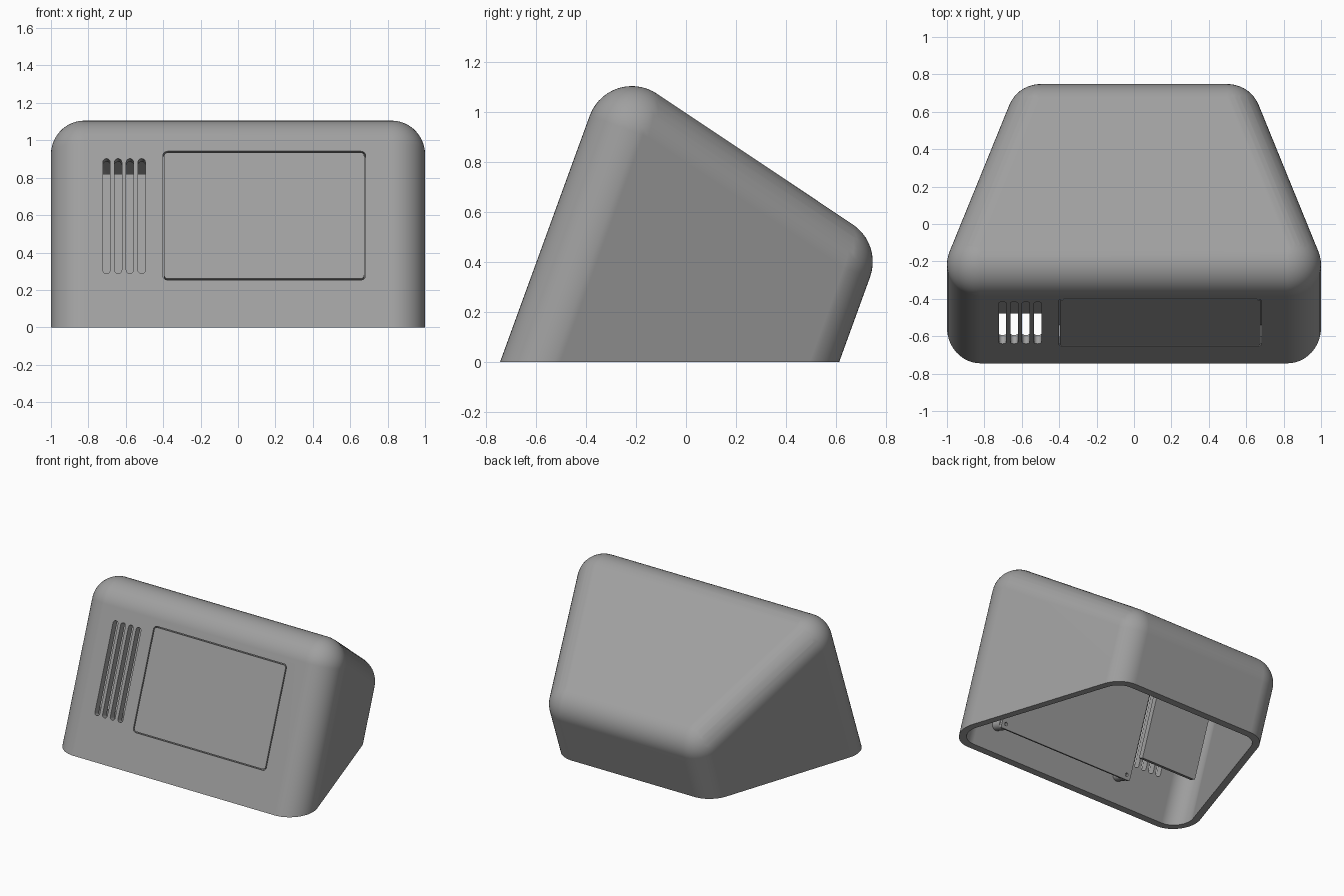
import bpy, bmesh, math
from mathutils import Matrix, Vector

if "Cube" in bpy.data.objects:
    bpy.data.objects.remove(bpy.data.objects["Cube"])

# Local frame: x across, y = depth behind the front face, z = up along it.
TILT = Matrix.Translation((0, -0.745, 0)) @ Matrix.Rotation(math.radians(-20), 4, 'X')
WALL = 0.05

grey = bpy.data.materials.new("case grey")
grey.diffuse_color = (0.35, 0.35, 0.35, 1)
grey.use_nodes = True
grey.node_tree.nodes["Principled BSDF"].inputs["Base Color"].default_value = grey.diffuse_color


def finish(bm, name):
    bmesh.ops.recalc_face_normals(bm, faces=bm.faces)
    mesh = bpy.data.meshes.new(name)
    bm.to_mesh(mesh)
    bm.free()
    mesh.materials.append(grey)
    ob = bpy.data.objects.new(name, mesh)
    bpy.context.collection.objects.link(ob)
    return ob


def rounded_wedge(name, radius, cut):
    """Convex hull of equal spheres placed at the wedge corners."""
    bm = bmesh.new()
    for sx in (-1, 1):
        for x, u, v in ((0.82, 0.18, 1.05), (0.82, 0.18, -0.5),
                        (0.50, 1.097, 0.826), (0.50, 1.097, -0.5)):
            bmesh.ops.create_uvsphere(bm, u_segments=48, v_segments=24, radius=radius,
                                      matrix=Matrix.Translation((sx * x, u, v)))
    hull = bmesh.ops.convex_hull(bm, input=bm.verts)
    junk = {g for g in hull["geom_interior"] + hull["geom_unused"]
            if isinstance(g, bmesh.types.BMVert)}
    bmesh.ops.delete(bm, geom=list(junk), context='VERTS')
    bmesh.ops.dissolve_limit(bm, angle_limit=0.01, verts=bm.verts, edges=bm.edges)
    bm.transform(TILT)
    if cut:  # flat foot on the ground
        bmesh.ops.bisect_plane(bm, geom=bm.verts[:] + bm.edges[:] + bm.faces[:],
                               plane_co=(0, 0, 0), plane_no=(0, 0, -1), clear_outer=True)
        bmesh.ops.holes_fill(bm, edges=[e for e in bm.edges if e.is_boundary])
    return finish(bm, name)


def plate(name, x0, x1, v0, v1, u0, u1, r, seg=6):
    """Rounded rectangle parallel to the front, from depth u0 to u1."""
    bm = bmesh.new()
    ring = []
    for i, (cx, cv) in enumerate(((x1 - r, v1 - r), (x0 + r, v1 - r),
                                  (x0 + r, v0 + r), (x1 - r, v0 + r))):
        for k in range(seg + 1):
            a = math.pi / 2 * (i + k / seg)
            ring.append(bm.verts.new((cx + r * math.cos(a), u0, cv + r * math.sin(a))))
    bmesh.ops.remove_doubles(bm, verts=ring, dist=1e-5)
    face = bm.faces.new([v for v in ring if v.is_valid])
    ext = bmesh.ops.extrude_face_region(bm, geom=[face])
    bmesh.ops.translate(bm, vec=(0, u1 - u0, 0),
                        verts=[g for g in ext["geom"] if isinstance(g, bmesh.types.BMVert)])
    bm.transform(TILT)
    return finish(bm, name)


def post(name, x, v, u0, u1, r):
    """Cylinder standing on the inside of the front wall."""
    bm = bmesh.new()
    m = Matrix.Translation((x, (u0 + u1) / 2, v)) @ Matrix.Rotation(math.pi / 2, 4, 'X')
    bmesh.ops.create_cone(bm, cap_ends=True, segments=24, radius1=r, radius2=r,
                          depth=u1 - u0, matrix=m)
    bm.transform(TILT)
    return finish(bm, name)


def carve(ob, cutters):
    bpy.context.view_layer.objects.active = ob
    for c in cutters:
        mod = ob.modifiers.new("cut", 'BOOLEAN')
        mod.operation, mod.solver, mod.object = 'DIFFERENCE', 'EXACT', c
        bpy.ops.object.modifier_apply(modifier=mod.name)
        bpy.data.objects.remove(c)


# Hollow case with screen opening and vent slots
case = rounded_wedge("case", 0.18, True)
cutters = [rounded_wedge("hollow", 0.18 - WALL, False),
           plate("opening", -0.402, 0.682, 0.27, 1.002, -0.1, 0.12, 0.025)]
for x in (-0.703, -0.641, -0.578, -0.515):
    cutters.append(plate("slot", x - 0.0195, x + 0.0195, 0.306, 0.96, -0.1, 0.12, 0.0194))
carve(case, cutters)

# Screen module sitting flush in the opening
screen = plate("screen", -0.395, 0.675, 0.277, 0.995, 0.0, 0.13, 0.02)

# Circuit board behind the screen, with four screw holes and posts
board = plate("circuit_board", -0.42, 0.70, 0.17, 1.10, 0.13, 0.15, 0.01)
corners = [(x, v) for x in (-0.385, 0.665) for v in (0.205, 1.065)]
carve(board, [post("hole", x, v, 0.1, 0.2, 0.012) for x, v in corners])
posts = [post("standoff", x, v, WALL - 0.01, 0.13, 0.04) for x, v in corners]

# Panel behind the vent slots
panel = plate("speaker_panel", -0.90, -0.445, 0.34, 0.93, 0.16, 0.20, 0.005, 2)

# Smooth shading with crisp edges and flat large faces
for ob in [case, screen, board, panel] + posts:
    bpy.ops.object.select_all(action='DESELECT')
    ob.select_set(True)
    bpy.context.view_layer.objects.active = ob
    bpy.ops.object.shade_smooth_by_angle(angle=math.radians(30))
    mod = ob.modifiers.new("flat_faces", 'WEIGHTED_NORMAL')
    mod.keep_sharp = True
